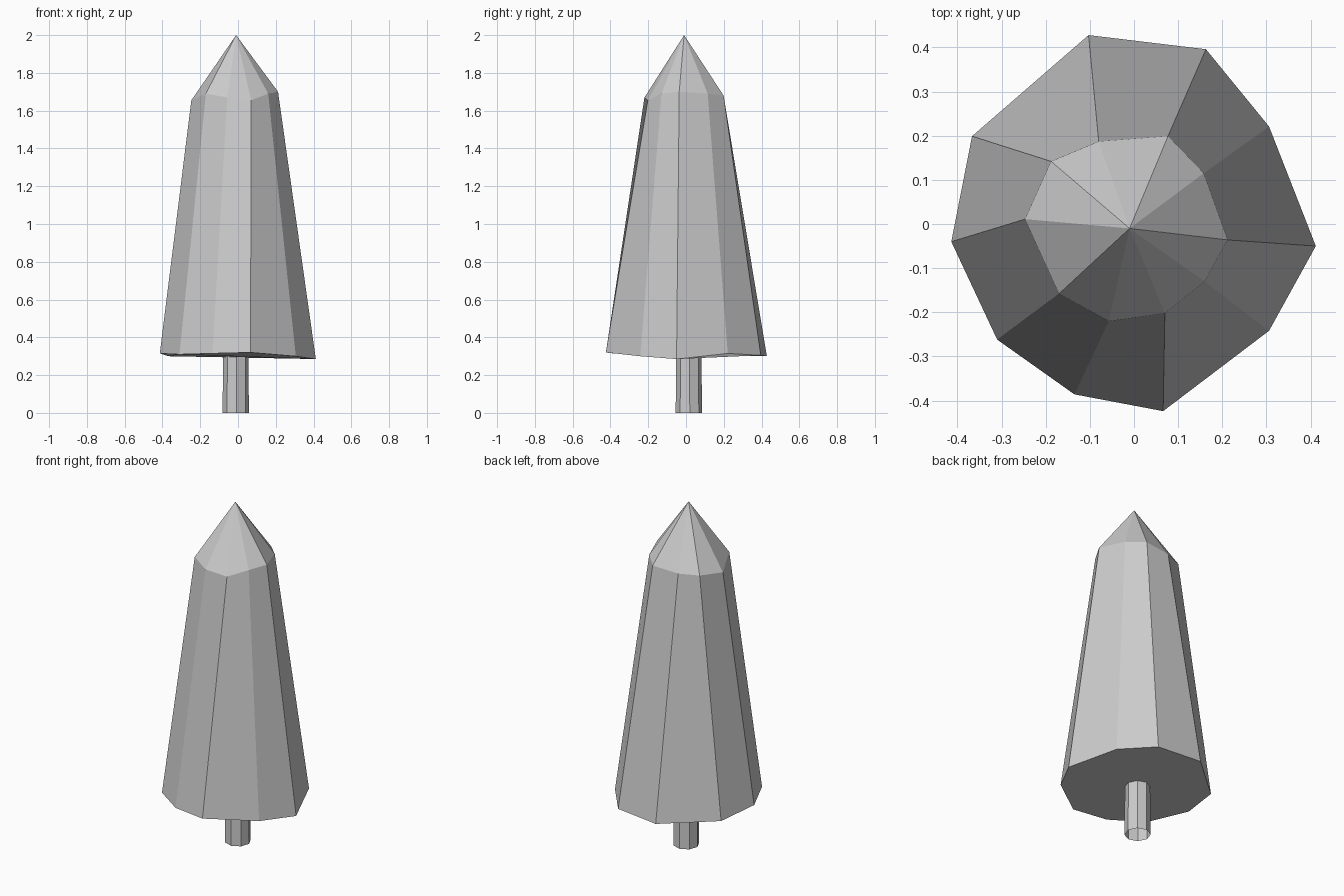
import bpy, bmesh
from math import radians
from mathutils import Matrix

if "Cube" in bpy.data.objects:
    bpy.data.objects.remove(bpy.data.objects["Cube"])


def finish(bm, name):
    bmesh.ops.recalc_face_normals(bm, faces=bm.faces)
    mesh = bpy.data.meshes.new(name)
    bm.to_mesh(mesh)
    bm.free()
    obj = bpy.data.objects.new(name, mesh)
    bpy.context.collection.objects.link(obj)
    return obj


# Foliage: irregular ten-sided skirt and shoulder rings, meeting at a tip
skirt = [(-.103, .428, .30), (.163, .396, .305), (.306, .221, .315), (.412, -.05, .285),
         (.306, -.242, .30), (.066, -.424, .32), (-.135, -.386, .315), (-.31, -.262, .31),
         (-.414, -.04, .315), (-.367, .199, .30)]
shoulder = [(-.08, .187, 1.67), (.077, .199, 1.68), (.158, .115, 1.69), (.212, -.036, 1.70),
            (.16, -.13, 1.69), (.07, -.202, 1.655), (-.057, -.22, 1.67), (-.17, -.158, 1.69),
            (-.247, .011, 1.655), (-.188, .142, 1.67)]
bm = bmesh.new()
low = [bm.verts.new(p) for p in skirt]
high = [bm.verts.new(p) for p in shoulder]
tip = bm.verts.new((-.01, -.01, 2))
for i in range(10):
    j = (i + 1) % 10
    bm.faces.new((low[i], low[j], high[j], high[i]))
    bm.faces.new((high[i], high[j], tip))
bm.faces.new(low)
finish(bm, "foliage")

# Trunk: open eight-sided tube reaching the underside of the foliage
bm = bmesh.new()
bmesh.ops.create_cone(bm, cap_ends=False, segments=8, radius1=.07, radius2=.067, depth=.31,
                      matrix=Matrix.Translation((-.012, .015, .155)) @ Matrix.Rotation(radians(4), 4, 'Z'))
finish(bm, "trunk")
